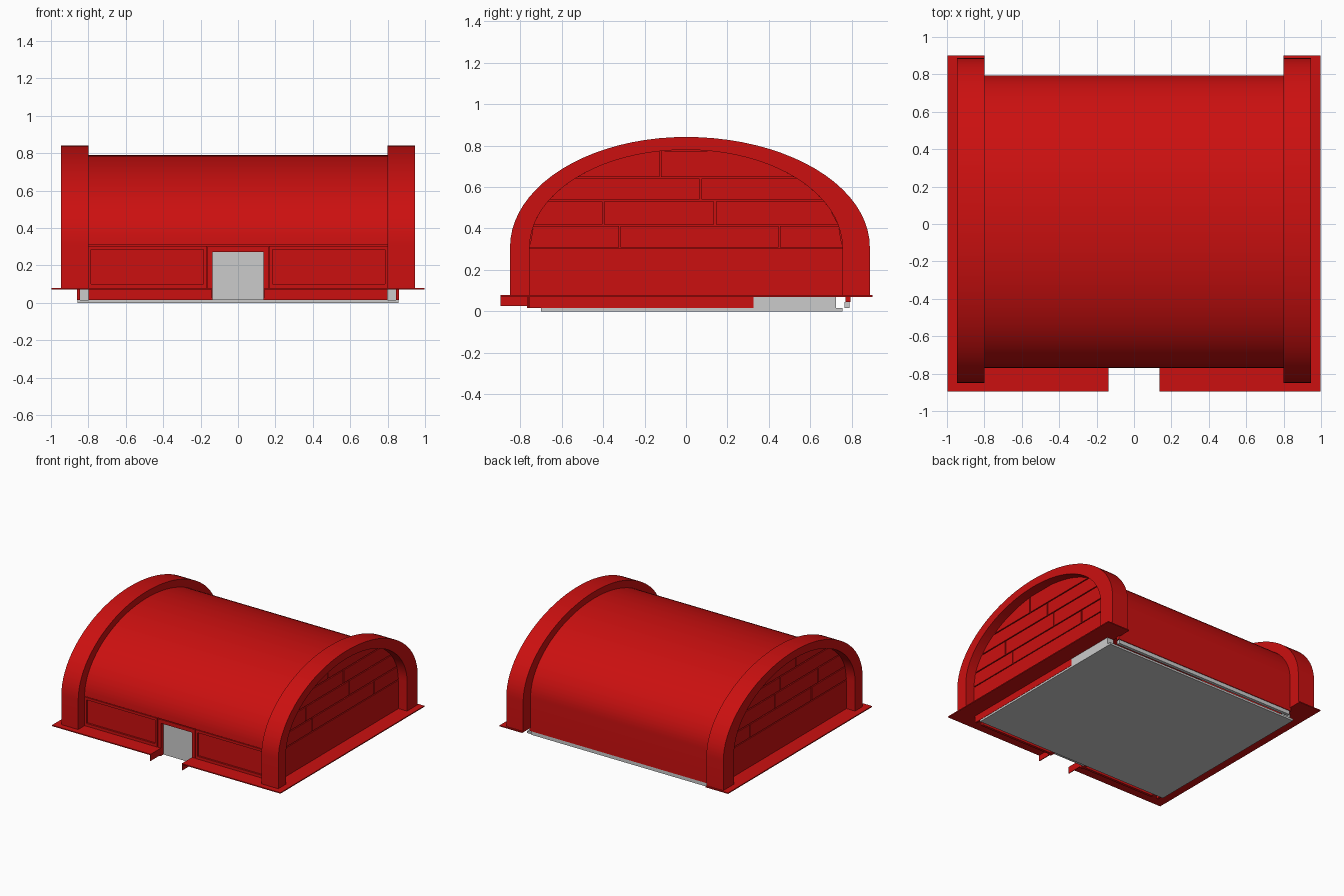
import bpy, bmesh, math

if "Cube" in bpy.data.objects:
    bpy.data.objects.remove(bpy.data.objects["Cube"])

red = bpy.data.materials.new("red")
red.diffuse_color = (0.6, 0.005, 0.005, 1)
red.use_nodes = True
red.node_tree.nodes["Principled BSDF"].inputs["Base Color"].default_value = red.diffuse_color


def prism(name, pts, x0, x1, mat=red, mirror=False):
    """Extrude a (y, z) outline from x0 to x1, optionally mirrored in x."""
    bm = bmesh.new()
    a = [bm.verts.new((x0, y, z)) for y, z in pts]
    b = [bm.verts.new((x1, y, z)) for y, z in pts]
    bm.faces.new(a)
    bm.faces.new(b[::-1])
    for i in range(len(pts)):
        j = (i + 1) % len(pts)
        bm.faces.new((a[i], b[i], b[j], a[j]))
    bmesh.ops.recalc_face_normals(bm, faces=bm.faces)
    me = bpy.data.meshes.new(name)
    bm.to_mesh(me)
    bm.free()
    me.shade_smooth()
    me.set_sharp_from_angle(angle=math.radians(30))
    ob = bpy.data.objects.new(name, me)
    bpy.context.collection.objects.link(ob)
    if mat:
        me.materials.append(mat)
    if mirror:
        ob.modifiers.new("mirror", 'MIRROR').use_mirror_merge = False
    return ob


def box(name, x, y, z, mat=red, mirror=False):
    return prism(name, [(y[0], z[0]), (y[1], z[0]), (y[1], z[1]), (y[0], z[1])],
                 x[0], x[1], mat, mirror)


CZ = 0.31  # height where the arches spring


def arc(front, back, top, n=40):
    """Half ellipse from front to back, with separate radii for each half."""
    out = []
    for i in range(n + 1):
        t = math.pi * (1 - i / n)
        c = math.cos(t)
        out.append(((front if c < 0 else back) * c, CZ + (top - CZ) * math.sin(t)))
    return out


# Barrel roof with its rear wall running to the ground
roof = arc(0.77, 0.795, 0.79) + [(0.795, 0.045), (0.77, 0.045)] + arc(0.745, 0.77, 0.765)[::-1]
prism("barrel_roof", roof, -0.81, 0.81)
box("rear_skirt", (-0.8, 0.8), (0.765, 0.79), (0.015, 0.045), None)

# Raised arch at each end
ring = ([(-0.85, 0.075)] + arc(0.85, 0.888, 0.842) + [(0.888, 0.075), (0.755, 0.075)]
        + arc(0.755, 0.755, 0.78)[::-1] + [(-0.755, 0.075)])
prism("end_arch", ring, 0.8, 0.947, red, True)

# Recessed end walls
prism("end_wall", [(-0.76, 0.07)] + arc(0.76, 0.76, 0.785) + [(0.76, 0.07)], 0.81, 0.862, red, True)
box("end_wall_base", (0.86, 0.872), (-0.755, 0.755), (0.075, 0.302), red, True)


def half_width(z):
    return 0.755 * math.sqrt(max(0, 1 - ((z - CZ) / 0.47) ** 2))


# Brick courses clipped to the arch
G = 0.004
courses = [(0.305, 0.415, [-0.32, 0.45]), (0.415, 0.535, [-0.40, 0.14]),
           (0.535, 0.645, [0.07]), (0.645, 0.779, [-0.125])]
for z0, z1, joints in courses:
    z0, z1 = z0 + G, z1 - G
    w0, w1 = half_width(z0), half_width(z1)
    cuts = [-w0 - G] + joints + [w0 + G]
    for ya, yb in zip(cuts, cuts[1:]):
        ya, yb = ya + G, yb - G
        ys = sorted({ya + (yb - ya) * i / 16 for i in range(17)}
                    | {y for y in (-w1, w1) if ya < y < yb})
        top = []
        for y in ys:
            limit = CZ + 0.47 * math.sqrt(max(0, 1 - (y / 0.755) ** 2))
            top.append((y, max(z0 + 0.0005, min(z1, limit))))
        prism("brick", [(ya, z0)] + top + [(yb, z0)], 0.86, 0.872, red, True)

# Ground plate: side strips and front strips with a gap at the door
box("side_plate", (0.8, 0.997), (-0.895, 0.9), (0.07, 0.078), red, True)
box("front_plate", (0.14, 0.8), (-0.895, -0.74), (0.07, 0.078), red, True)
box("entry_cheek", (0.136, 0.142), (-0.895, -0.74), (0.025, 0.078), red, True)

# Front wall with two inset panels
box("front_panel", (0.16, 0.8), (-0.755, -0.735), (0.075, 0.302), red, True)
for z in ((0.075, 0.1), (0.285, 0.305)):
    box("panel_rail", (0.168, 0.8), (-0.769, -0.75), z, red, True)
for x in ((0.168, 0.185), (0.785, 0.8)):
    box("panel_stile", x, (-0.769, -0.75), (0.1, 0.285), red, True)

# Entrance: jambs, lintel and double doors
box("door_jamb", (0.136, 0.162), (-0.768, -0.7), (0.015, 0.302), red, True)
box("door_lintel", (-0.14, 0.14), (-0.765, -0.7), (0.272, 0.302))
box("door", (0.001, 0.137), (-0.735, -0.71), (0.015, 0.274), None, True)

# Foundation under the plate
box("floor_slab", (-0.858, 0.858), (-0.70, 0.757), (0, 0.016), None)
box("front_footing", (0.14, 0.8), (-0.76, -0.74), (0.015, 0.07), red, True)
box("side_footing", (0.845, 0.86), (-0.755, 0.325), (0.015, 0.072), red, True)
box("side_footing_rear", (0.845, 0.858), (0.325, 0.725), (0.015, 0.072), None, True)
box("rear_footing", (0.8, 0.858), (0.70, 0.725), (0.015, 0.072), None, True)
